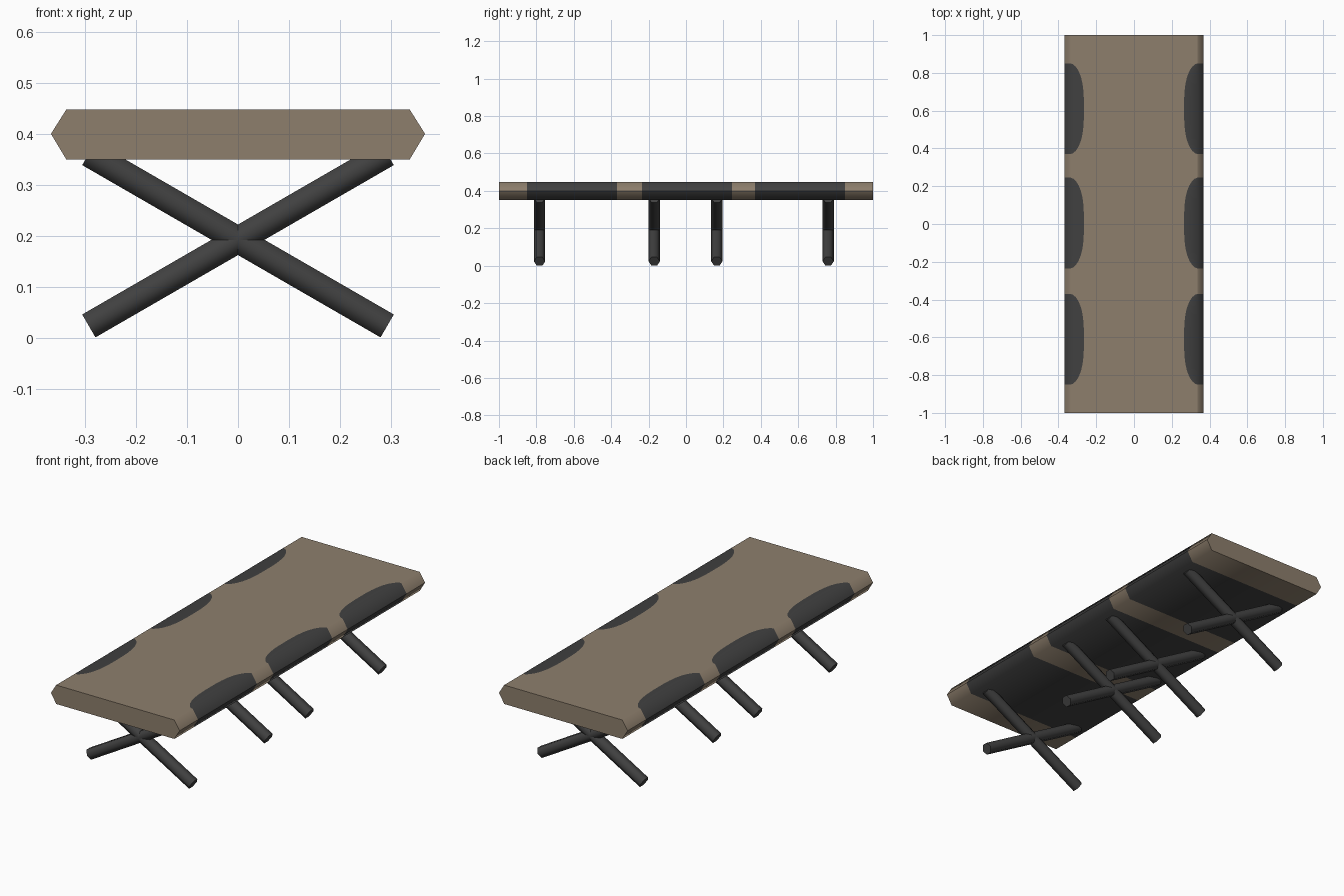
import bpy, bmesh, math
from mathutils import Vector

if "Cube" in bpy.data.objects:
    bpy.data.objects.remove(bpy.data.objects["Cube"])


def material(name, rgb):
    m = bpy.data.materials.new(name)
    m.diffuse_color = (*rgb, 1)
    m.use_nodes = True
    m.node_tree.nodes["Principled BSDF"].inputs["Base Color"].default_value = m.diffuse_color
    return m


TAN = material("tan canvas", (0.27, 0.212, 0.152))
DARK = material("dark grey", (0.052, 0.052, 0.052))


def finish(bm, name, mats, angle):
    bmesh.ops.recalc_face_normals(bm, faces=bm.faces)
    me = bpy.data.meshes.new(name)
    bm.to_mesh(me)
    bm.free()
    ob = bpy.data.objects.new(name, me)
    bpy.context.collection.objects.link(ob)
    for m in mats:
        me.materials.append(m)
    bpy.ops.object.select_all(action='DESELECT')
    ob.select_set(True)
    bpy.context.view_layer.objects.active = ob
    bpy.ops.object.shade_smooth_by_angle(angle=math.radians(angle))
    return ob


# Canvas bed: hexagonal section lofted along y, with dark patches wrapping the sides
PATCHES = (-0.61, 0.005, 0.61)
HALF, STEPS = 0.24, 16
ZT, ZM, ZB = 0.4475, 0.40, 0.35

slices = [(-1.0, 0.335)]
for c in PATCHES:
    for i in range(STEPS + 1):
        t = -math.cos(math.pi * i / STEPS)
        depth = 0.07 * max(0, 1 - abs(t) ** 3) ** 0.6
        slices.append((c + HALF * t, 0.335 - depth))
slices.append((1.0, 0.335))

bm = bmesh.new()
rings = []
for y, xin in slices:
    section = [(0.367, ZM), (0.337, ZT), (xin, ZT), (-xin, ZT), (-0.337, ZT),
               (-0.367, ZM), (-0.337, ZB), (0.337, ZB)]
    rings.append([bm.verts.new((x, y, z)) for x, z in section])
for a, b in zip(rings, rings[1:]):
    mid = (a[0].co.y + b[0].co.y) / 2
    in_patch = any(abs(mid - c) < HALF for c in PATCHES)
    for k in range(8):
        f = bm.faces.new((a[k], a[(k + 1) % 8], b[(k + 1) % 8], b[k]))
        f.material_index = int(in_patch and k != 2)  # middle of the top stays tan
bm.faces.new(rings[0])
bm.faces.new(rings[-1])
finish(bm, "canvas_bed", [TAN, DARK], 62)


# Crossed legs: six-sided bars in four X pairs
def leg(name, y, side):
    bm = bmesh.new()
    d = Vector((side * math.cos(math.pi / 6), 0, 0.5))
    up = Vector((-side * 0.5, 0, math.cos(math.pi / 6)))
    centre = Vector((0, y, 0.192))
    ends = []
    for s in (-0.338, 0.338):
        ring = []
        for k in range(6):
            a = k * math.pi / 3
            p = centre + d * s + Vector((0, 1, 0)) * 0.03 * math.cos(a) + up * 0.03 * math.sin(a)
            ring.append(bm.verts.new(p))
        ends.append(ring)
    for k in range(6):
        j = (k + 1) % 6
        bm.faces.new((ends[0][k], ends[0][j], ends[1][j], ends[1][k]))
    for ring in ends:
        bm.faces.new(ring)
    finish(bm, name, [DARK], 62)


for n, y in enumerate((-0.783, -0.17, 0.165, 0.76)):
    leg(f"leg_rising_right_{n + 1}", y, 1)
    leg(f"leg_rising_left_{n + 1}", y, -1)
